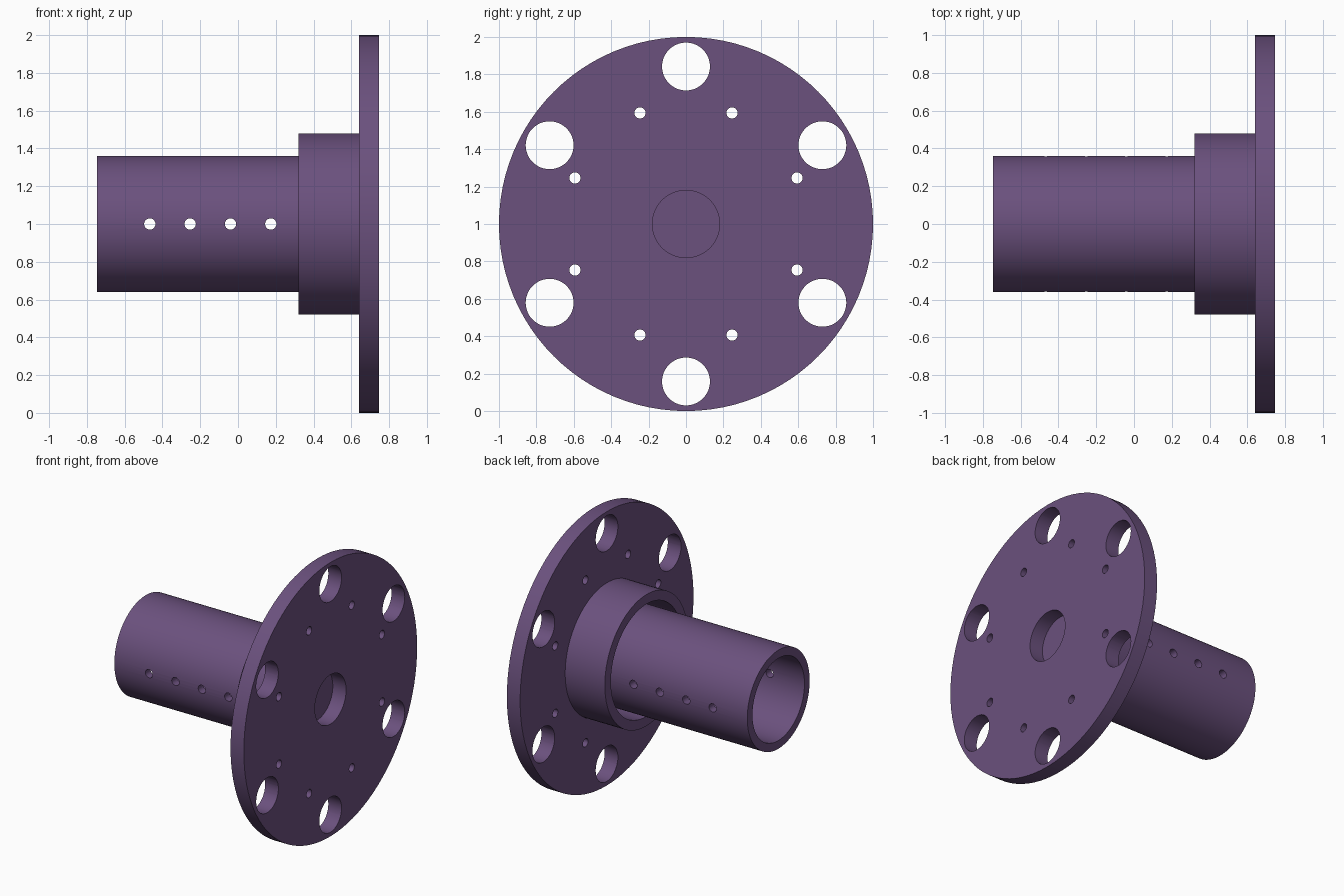
import bpy, bmesh
from math import cos, sin, tau, radians
from mathutils import Matrix, Vector

SEGMENTS = 96
AXIS_Z = 1.0

# Stations along the x axis
TUBE_END, COLLAR_END, PLATE_BACK, PLATE_FACE = -0.747, 0.32, 0.64, 0.747

cube = bpy.data.objects.get("Cube")
if cube:
    bpy.data.objects.remove(cube)

purple = bpy.data.materials.new("muted purple")
purple.use_nodes = True
colour = (0.147, 0.082, 0.208, 1)
purple.diffuse_color = colour
purple.node_tree.nodes["Principled BSDF"].inputs["Base Color"].default_value = colour


def make_object(name, bm):
    bmesh.ops.recalc_face_normals(bm, faces=bm.faces)
    mesh = bpy.data.meshes.new(name)
    bm.to_mesh(mesh)
    bm.free()
    mesh.materials.append(purple)
    obj = bpy.data.objects.new(name, mesh)
    bpy.context.collection.objects.link(obj)
    return obj


def revolve(name, profile):
    """Spin a closed (x, radius) profile around the shared x axis."""
    bm = bmesh.new()
    verts = [bm.verts.new((x, 0, r)) for x, r in profile]
    edges = [bm.edges.new((v, verts[(i + 1) % len(verts)])) for i, v in enumerate(verts)]
    bmesh.ops.spin(bm, geom=verts + edges, cent=(0, 0, 0), axis=(1, 0, 0),
                   angle=tau, steps=SEGMENTS, use_merge=True)
    bmesh.ops.remove_doubles(bm, verts=bm.verts, dist=1e-5)
    bmesh.ops.dissolve_degenerate(bm, edges=bm.edges, dist=1e-6)
    bmesh.ops.translate(bm, verts=bm.verts, vec=(0, 0, AXIS_Z))
    return make_object(name, bm)


def drill(obj, axis, holes, length):
    """Cut round holes, given as (centre, radius, sides), along an axis."""
    bm = bmesh.new()
    turn = Vector((0, 0, 1)).rotation_difference(Vector(axis)).to_matrix().to_4x4()
    for centre, radius, sides in holes:
        bmesh.ops.create_cone(bm, cap_ends=True, segments=sides, radius1=radius,
                              radius2=radius, depth=length,
                              matrix=Matrix.Translation(centre) @ turn)
    cutter = make_object("hole_cutter", bm)
    cutter.hide_render = True
    mod = obj.modifiers.new("holes", "BOOLEAN")
    mod.operation, mod.solver, mod.object = "DIFFERENCE", "EXACT", cutter
    bpy.ops.object.select_all(action="DESELECT")
    bpy.context.view_layer.objects.active = obj
    obj.select_set(True)
    bpy.ops.object.modifier_apply(modifier=mod.name)
    bpy.data.objects.remove(cutter)


def ring(count, start, distance, radius, sides):
    x = (PLATE_BACK + PLATE_FACE) / 2
    angles = [radians(start) + tau * i / count for i in range(count)]
    return [((x, distance * cos(a), AXIS_Z + distance * sin(a)), radius, sides)
            for a in angles]


# Round plate with a central recess, six large holes and eight bolt holes
plate = revolve("flange_plate", [(PLATE_BACK, 0.18), (PLATE_FACE, 0.18),
                                 (PLATE_FACE, 1), (PLATE_BACK, 1)])
drill(plate, (1, 0, 0),
      ring(6, 30, 0.842, 0.128, 48) + ring(8, 22.5, 0.643, 0.03, 24), 0.4)

# Collar standing clear of the tube
collar = revolve("collar", [(COLLAR_END, 0.41), (PLATE_BACK, 0.41),
                            (PLATE_BACK, 0.48), (COLLAR_END, 0.48)])

# Tube, open at the far end and closed against the plate
floor = PLATE_BACK - 0.055
tube = revolve("tube", [(TUBE_END, 0.3), (floor, 0.3), (floor, 0),
                        (PLATE_BACK, 0), (PLATE_BACK, 0.36), (TUBE_END, 0.36)])
drill(tube, (0, 1, 0),
      [((-0.467 + 0.2135 * i, 0, AXIS_Z), 0.03, 24) for i in range(4)], 1)

# Smooth walls with crisp rims
bpy.ops.object.select_all(action="DESELECT")
for part in (plate, collar, tube):
    part.select_set(True)
bpy.context.view_layer.objects.active = plate
bpy.ops.object.shade_smooth_by_angle(angle=radians(30))
